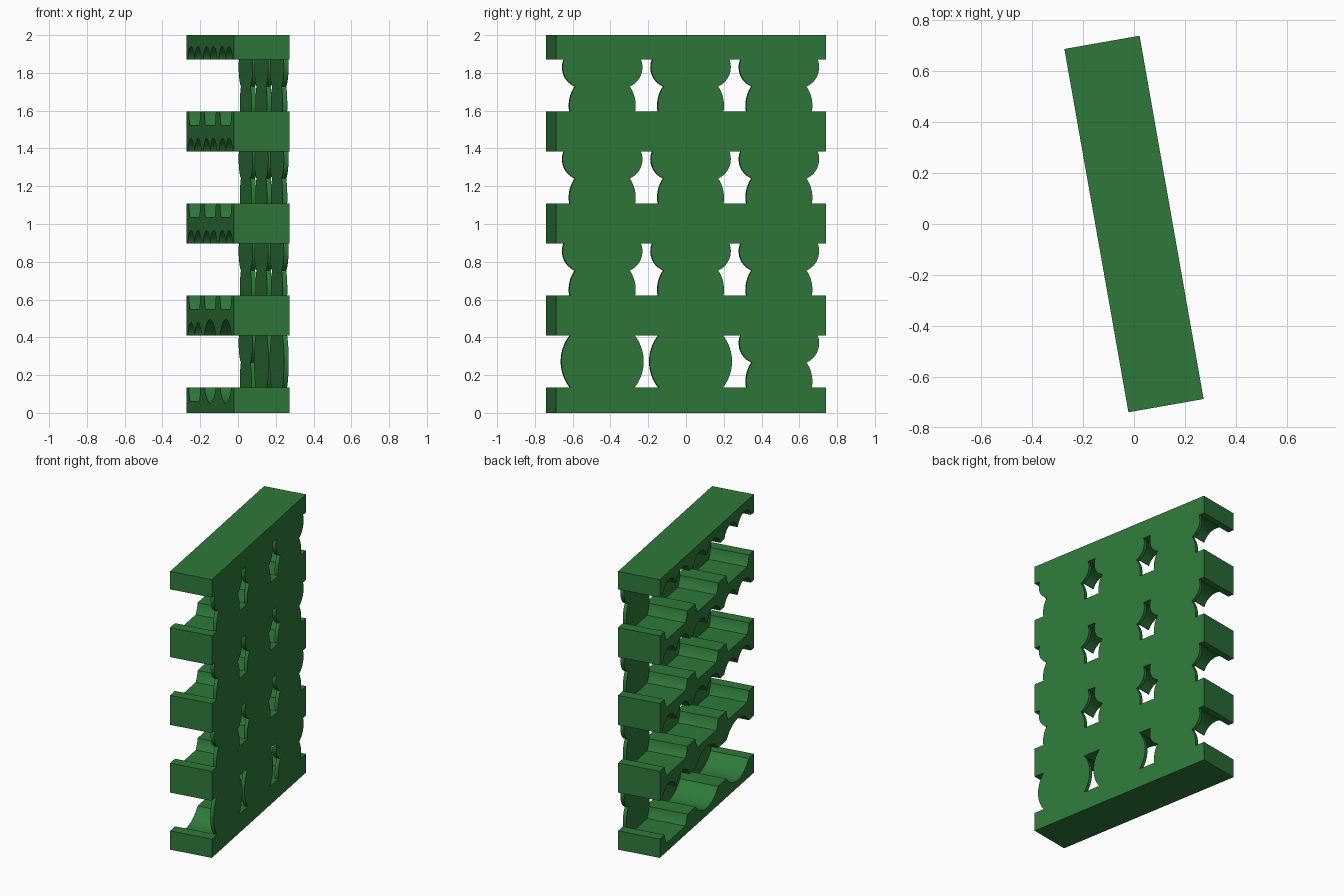
import bpy, bmesh
from math import sin, cos, pi, asin, acos, sqrt, radians

cube = bpy.data.objects.get("Cube")
if cube:
    bpy.data.objects.remove(cube, do_unlink=True)

DEPTH, WIDTH, BACK = 0.30, 1.45, 0.025
PITCH, BAY = 0.487, 0.475          # row spacing, column spacing
TURN = radians(10)
LOW, GAP = 0.135, 0.275            # first shelf top, clear height of a row

green = bpy.data.materials.new("green")
green.use_nodes = True
green.diffuse_color = (0.027, 0.19, 0.042, 1)
green.node_tree.nodes["Principled BSDF"].inputs["Base Color"].default_value = green.diffuse_color


def arc(cy, cz, r, a0, a1, n):
    return [(cy + r * cos(a0 + (a1 - a0) * i / n), cz + r * sin(a0 + (a1 - a0) * i / n))
            for i in range(n + 1)]


def mirrored(half):
    return half + [(-y, z) for y, z in reversed(half) if y > 1e-5]


def round_outline(clip):
    """Round bay; clipped to the gap between shelves for the back panel."""
    a = asin(GAP / 2 / 0.221) if clip else pi / 2
    half = arc(0, LOW + GAP / 2, 0.221, -a, a, 32)
    if not clip:
        half[0], half[-1] = (0, half[0][1]), (0, half[-1][1])
    return mirrored(half)


def lobed_outline(clip):
    """Barrel-shaped foot with a flat floor under two round lobes."""
    cz, r = 0.166, 0.178
    lz, lr = 0.369, 0.11
    ly = sqrt(lr ** 2 - 0.035 ** 2)
    # meeting point of foot and lobe
    d = sqrt(ly ** 2 + (lz - cz) ** 2)
    base = asin((lz - cz) / d)
    foot_end = base - acos((d * d + r * r - lr * lr) / (2 * d * r))
    my, mz = r * cos(foot_end), cz + r * sin(foot_end)
    lobe_start = asin((mz - lz) / lr)
    if clip:
        start, end = asin((LOW - cz) / r), asin((LOW + GAP - lz) / lr)
    else:
        start, end = asin((0.062 - cz) / r), pi - asin(0.035 / lr)
    half = arc(0, cz, r, start, foot_end, 14) + arc(ly, lz, lr, lobe_start, end, 24)[1:]
    if not clip:
        half[-1] = (0, half[-1][1])
    return mirrored(half)


def add_prism(bm, outline, x0, x1, dy, dz):
    face = bm.faces.new([bm.verts.new((x0, y + dy, z + dz)) for y, z in outline])
    new = bmesh.ops.extrude_face_region(bm, geom=[face])["geom"]
    bmesh.ops.translate(bm, vec=(x1 - x0, 0, 0),
                        verts=[v for v in new if isinstance(v, bmesh.types.BMVert)])


def finish(name, bm):
    bmesh.ops.recalc_face_normals(bm, faces=bm.faces)
    me = bpy.data.meshes.new(name)
    bm.to_mesh(me)
    bm.free()
    me.materials.append(green)
    ob = bpy.data.objects.new(name, me)
    ob.rotation_euler.z = TURN
    bpy.context.collection.objects.link(ob)
    return ob


# Bay cutters and back panels
cut_bm = bmesh.new()
parts = []
for row in range(4):
    for col in (-1, 0, 1):
        outline = round_outline if row == 0 and col < 1 else lobed_outline
        add_prism(cut_bm, outline(False), -DEPTH, DEPTH / 2 - BACK, col * BAY, row * PITCH)
        bm = bmesh.new()
        add_prism(bm, outline(True), DEPTH / 2 - BACK, DEPTH / 2, col * BAY, row * PITCH)
        parts.append(finish(f"back_panel_{row + 1}_{col + 2}", bm))
cutter = finish("bay_cutter", cut_bm)
cutter.hide_render = True

# Shelves, hollowed by the bays
for i in range(5):
    z0 = 0 if i == 0 else LOW + GAP + (i - 1) * PITCH
    z1 = 2 if i == 4 else LOW + i * PITCH
    w, d = WIDTH / 2, DEPTH / 2
    bm = bmesh.new()
    add_prism(bm, [(-w, z0), (w, z0), (w, z1), (-w, z1)], -d, d, 0, 0)
    shelf = finish(f"shelf_{i + 1}", bm)
    mod = shelf.modifiers.new("bays", 'BOOLEAN')
    mod.operation, mod.solver, mod.object = 'DIFFERENCE', 'EXACT', cutter
    parts.append(shelf)

# Apply the cuts, then drop the cutter
graph = bpy.context.evaluated_depsgraph_get()
for ob in parts:
    if ob.modifiers:
        cut = bpy.data.meshes.new_from_object(ob.evaluated_get(graph))
        ob.modifiers.clear()
        ob.data = cut
bpy.data.objects.remove(cutter, do_unlink=True)

# Smooth curves with sharp edges
bpy.ops.object.select_all(action='DESELECT')
for ob in parts:
    ob.select_set(True)
bpy.context.view_layer.objects.active = parts[0]
bpy.ops.object.shade_smooth_by_angle(angle=radians(30))
